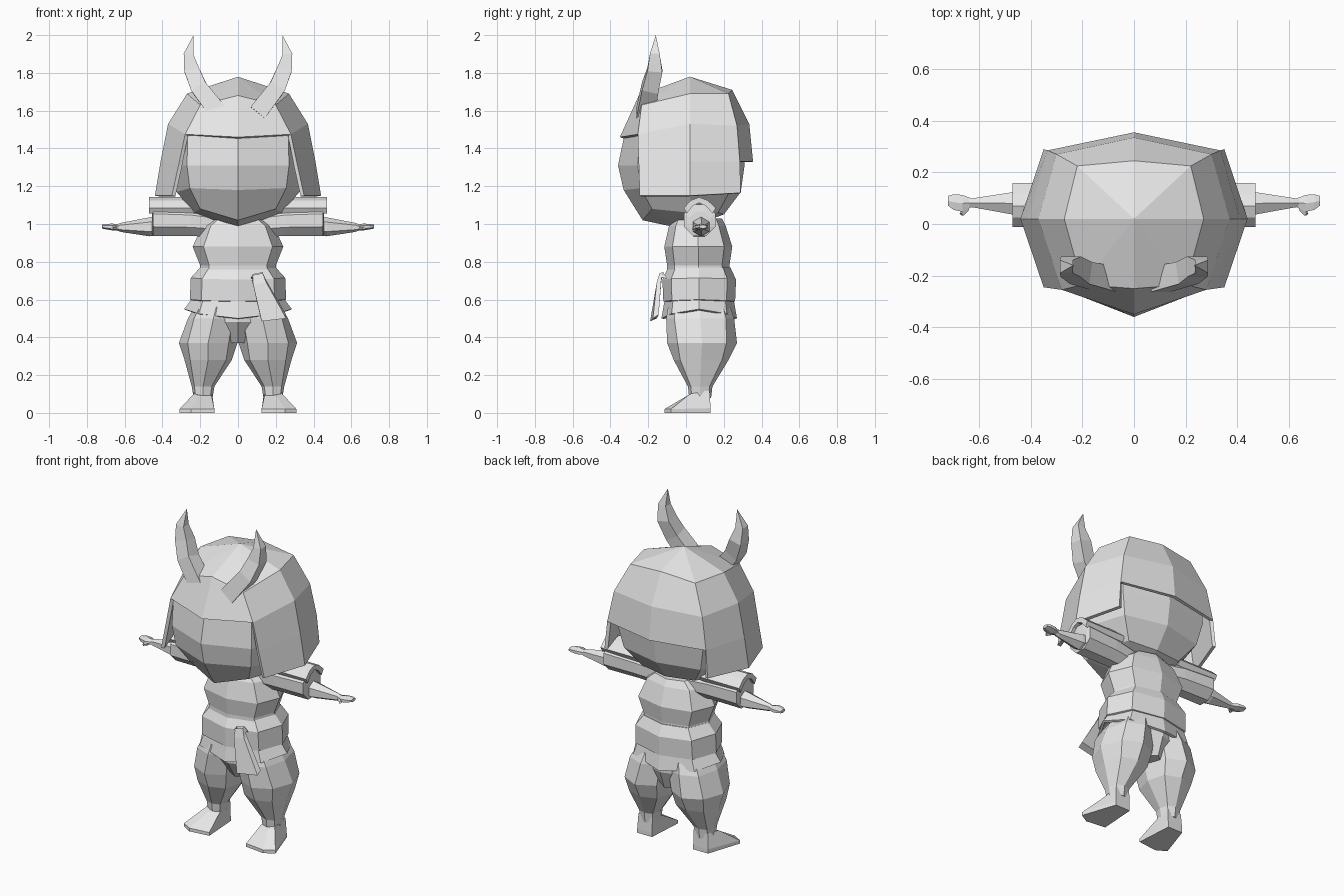
import bpy, bmesh, math
from mathutils import Vector

if "Cube" in bpy.data.objects:
    bpy.data.objects.remove(bpy.data.objects["Cube"])

grey = bpy.data.materials.new("plain grey")
grey.diffuse_color = (0.8, 0.8, 0.8, 1)
grey.use_nodes = True
grey.node_tree.nodes["Principled BSDF"].inputs["Base Color"].default_value = grey.diffuse_color


def make(name, verts, faces, mirror=False, thick=0):
    """Flat-shaded mesh object, with optional mirroring in x and inward thickness."""
    me = bpy.data.meshes.new(name)
    me.from_pydata([tuple(v) for v in verts], [], faces)
    bm = bmesh.new()
    bm.from_mesh(me)
    bmesh.ops.recalc_face_normals(bm, faces=bm.faces)
    bm.to_mesh(me)
    bm.free()
    me.materials.append(grey)
    ob = bpy.data.objects.new(name, me)
    bpy.context.collection.objects.link(ob)
    if mirror:
        m = ob.modifiers.new("mirror", 'MIRROR')
        m.use_mirror_merge = False
    if thick:
        s = ob.modifiers.new("thickness", 'SOLIDIFY')
        s.thickness, s.offset = thick, -1
    return ob


def loft(name, rings, mirror=False, caps=True, skip=(), thick=0):
    """Skin a list of equally long closed rings; a one-point ring is a tip."""
    verts, faces, starts = [], [], []
    for r in rings:
        starts.append(len(verts))
        verts += r
    for k in range(len(rings) - 1):
        a, b = rings[k], rings[k + 1]
        n = max(len(a), len(b))
        for i in range(n):
            if (k, i) in skip:
                continue
            j = (i + 1) % n
            lo = [starts[k] + i, starts[k] + j] if len(a) > 1 else [starts[k]]
            hi = [starts[k + 1] + j, starts[k + 1] + i] if len(b) > 1 else [starts[k + 1]]
            faces.append(lo + hi)
    if caps:
        for k in (0, -1):
            if len(rings[k]) > 1:
                faces.append([starts[k] + i for i in range(len(rings[k]))])
    return make(name, verts, faces, mirror, thick)


def oval(cx, cy, z, rx, ry, dip=0.0, diag=0.76):
    """Level eight-sided ring starting at the front; dip lowers front and back."""
    out = []
    for i in range(8):
        s, c = math.sin(i * math.pi / 4), -math.cos(i * math.pi / 4)
        f = diag / 0.7071 if i % 2 else 1
        out.append((cx + rx * s * f, cy + ry * c * f, z - dip * c * c))
    return out


def half_ring(front, fcorner, side, bcorner, back):
    """Symmetric eight-point ring from five points of its right half."""
    right = [fcorner, side, bcorner]
    left = [(-x, y, z) for x, y, z in reversed(right)]
    return [front] + right + [back] + left


def xring(x, cy, cz, ry, rz, n=8):
    """Ring standing across the x axis, for arms."""
    return [(x, cy + ry * math.cos((i + .5) * math.tau / n),
             cz + rz * math.sin((i + .5) * math.tau / n)) for i in range(n)]


def tube_ring(p, d, r, n=4, squash=1.0):
    """Ring of radius r around p, facing along d."""
    d = Vector(d).normalized()
    u = d.cross(Vector((0, 1, 0))).normalized()
    v = d.cross(u)
    return [tuple(Vector(p) + u * r * math.cos((i + .5) * math.tau / n)
                  + v * r * squash * math.sin((i + .5) * math.tau / n)) for i in range(n)]


# Head with pointed chin
loft("head", [
    [(0, 0, 1.62)],
    half_ring((0, -.32, 1.5), (.265, -.245, 1.5), (.35, .02, 1.5), (.28, .24, 1.5), (0, .30, 1.5)),
    half_ring((0, -.36, 1.31), (.27, -.255, 1.31), (.36, .02, 1.31), (.29, .25, 1.31), (0, .31, 1.31)),
    half_ring((0, -.33, 1.18), (.255, -.24, 1.19), (.325, .02, 1.17), (.26, .23, 1.17), (0, .29, 1.17)),
    half_ring((0, -.23, 1.02), (.2, -.18, 1.08), (.235, .02, 1.06), (.18, .17, 1.06), (0, .2, 1.05)),
    [(0, -.02, .975)]])

# Helmet shell: open over the face and raised at the nape
loft("helmet", [
    [(0, .02, 1.78)],
    half_ring((0, -.25, 1.68), (.2, -.235, 1.63), (.27, .02, 1.69), (.22, .225, 1.69), (0, .245, 1.71)),
    half_ring((0, -.35, 1.46), (.28, -.255, 1.475), (.37, .02, 1.53), (.30, .27, 1.52), (0, .335, 1.53)),
    half_ring((0, -.35, 1.40), (.315, -.25, 1.31), (.41, .02, 1.33), (.335, .285, 1.33), (0, .355, 1.33)),
    half_ring((0, -.35, 1.35), (.35, -.245, 1.15), (.44, .02, 1.15), (.35, .29, 1.165), (0, .35, 1.2))],
    caps=False, thick=.02,
    skip={(k, i) for k in (2, 3) for i in (0, 7)} | {(3, 3), (3, 4)})

# Curved horns
path = [((.10, -.215, 1.585), (.8, .2, 1), .068), ((.205, -.19, 1.72), (.6, .3, 1), .062),
        ((.245, -.165, 1.815), (.25, .1, 1), .056), ((.262, -.165, 1.90), (-.1, 0, 1), .036)]
loft("horn", [tube_ring(p, d, r) for p, d, r in path] + [[(.235, -.16, 2.0)]], mirror=True)

# Chest
loft("torso", [oval(0, .06, 1.03, .13, .13), oval(0, .06, .99, .19, .15), oval(0, .065, .88, .24, .18),
               oval(0, .065, .78, .20, .165), oval(0, .065, .56, .22, .17)])

# Wide sash, then flared skirt below it
loft("sash", [oval(0, .07, .77, .20, .165), oval(0, .07, .715, .25, .195, .01),
              oval(0, .07, .60, .255, .19, .01), oval(0, .07, .585, .22, .17)])
loft("skirt", [oval(0, .07, .615, .235, .18), oval(0, .07, .55, .285, .20, .05, .73)],
     caps=False, thick=.015)

# Sash knot and hanging tail
loft("sash_tail", [
    [(.07, -.10, .71), (.14, -.10, .71), (.14, -.145, .72), (.07, -.145, .72)],
    [(.08, -.12, .735), (.13, -.12, .745), (.13, -.14, .74), (.08, -.14, .73)],
    [(.075, -.13, .70), (.145, -.13, .71), (.15, -.155, .69), (.08, -.155, .68)],
    [(.12, -.155, .50), (.255, -.145, .52), (.255, -.175, .50), (.125, -.19, .485)]])

# Baggy trousers
loft("trouser_leg", [oval(.115, .07, .56, .115, .165), oval(.13, .075, .50, .135, .18),
                     oval(.158, .085, .37, .155, .185, 0, .70), oval(.158, .08, .28, .125, .145),
                     oval(.185, .075, .14, .06, .065), oval(.185, .075, .08, .05, .058)], mirror=True)
loft("trouser_seat", [oval(0, .075, .56, .22, .17), oval(0, .075, .48, .16, .175), oval(0, .09, .37, .05, .12)])

# Feet: low sole slab with a sloping instep
loft("foot", [
    [(.14, .13, 0), (.24, .13, 0), (.31, -.08, 0), (.25, -.115, 0), (.125, -.10, 0)],
    [(.14, .13, .025), (.24, .13, .025), (.31, -.08, .02), (.25, -.115, .02), (.125, -.10, .02)],
    [(.14, .125, .12), (.235, .125, .12), (.235, .02, .10), (.20, .005, .09), (.14, .02, .09)]], mirror=True)

# Arms: wide sleeve, shoulder plate, tapering forearm
loft("sleeve", [xring(.10, .07, 1.0, .07, .075), xring(.25, .07, 1.015, .085, .085),
                xring(.45, .072, 1.02, .09, .09), xring(.455, .075, 1.01, .06, .06)], mirror=True)
arch = [(-.012, 1.085), (.025, 1.125), (.07, 1.142), (.115, 1.125), (.158, 1.085)]
loft("shoulder_plate", [[(x, y, z) for y, z in arch] + [(x, y * .8 + .014, z - .03) for y, z in arch[::-1]]
                        for x in (.20, .47)], mirror=True)
loft("forearm", [xring(.40, .078, .995, .05, .05, 6), xring(.47, .08, .985, .05, .05, 6),
                 xring(.62, .082, .982, .021, .024, 6), xring(.64, .082, .982, .018, .017, 6)], mirror=True)

# Hands with thumb and curled fingers
loft("palm", [xring(.63, .082, .982, .02, .015, 6), xring(.665, .08, .984, .038, .018, 6),
              xring(.70, .085, .986, .034, .014, 6), xring(.72, .09, .986, .022, .01, 6)], mirror=True)
loft("thumb", [tube_ring((.65, .06, .982), (.5, -.8, 0.3), .014),
               tube_ring((.668, .036, .978), (.5, -.8, 0.3), .009)], mirror=True)
